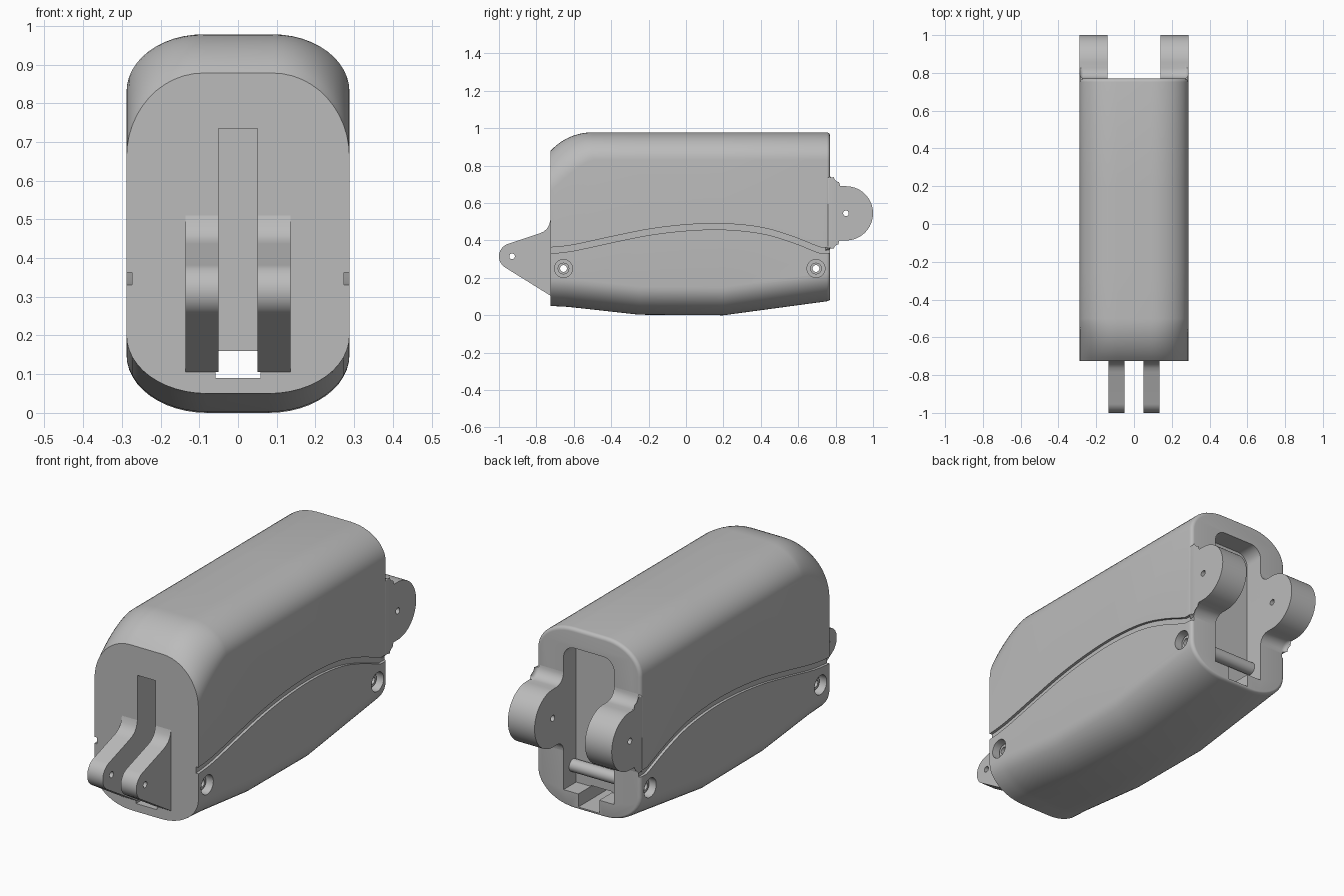
import bpy, bmesh, math

if "Cube" in bpy.data.objects:
    bpy.data.objects.remove(bpy.data.objects["Cube"])

grey = bpy.data.materials.new("plain_grey")
grey.use_nodes = True
grey.diffuse_color = (0.5, 0.5, 0.5, 1)
grey.node_tree.nodes["Principled BSDF"].inputs["Base Color"].default_value = (0.5, 0.5, 0.5, 1)


def finish(name, bm):
    bmesh.ops.recalc_face_normals(bm, faces=bm.faces)
    mesh = bpy.data.meshes.new(name)
    bm.to_mesh(mesh)
    bm.free()
    mesh.materials.append(grey)
    ob = bpy.data.objects.new(name, mesh)
    bpy.context.collection.objects.link(ob)
    return ob


def arc(cy, cz, r, a0, a1, n=24):
    angles = [math.radians(a0 + (a1 - a0) * i / n) for i in range(n + 1)]
    return [(cy + r * math.cos(a), cz + r * math.sin(a)) for a in angles]


def prism(name, pts, x0, x1, round_x=None):
    """Extrude a side (y, z) profile along x; optionally round the rim at round_x."""
    bm = bmesh.new()
    a = [bm.verts.new((x0, y, z)) for y, z in pts]
    b = [bm.verts.new((x1, y, z)) for y, z in pts]
    bm.faces.new(a)
    bm.faces.new(b)
    for i in range(len(pts)):
        j = (i + 1) % len(pts)
        bm.faces.new((a[i], a[j], b[j], b[i]))
    if round_x is not None:
        rim = [e for e in bm.edges if all(abs(v.co.x - round_x) < 1e-4 for v in e.verts)]
        bmesh.ops.bevel(bm, geom=rim, offset=0.02, segments=4, profile=0.5, affect='EDGES')
    return finish(name, bm)


def disc(name, y, z, r, x0, x1):
    return prism(name, arc(y, z, r, 0, 352.5, 47), x0, x1)


def block(name, x, y0, y1, z0, z1):
    return prism(name, [(y0, z0), (y1, z0), (y1, z1), (y0, z1)], -x, x)


def cut(ob, cutter):
    cutter.hide_render = True
    m = ob.modifiers.new("cut", 'BOOLEAN')
    m.operation, m.solver, m.object = 'DIFFERENCE', 'EXACT', cutter
    bpy.context.view_layer.objects.active = ob
    bpy.ops.object.modifier_apply(modifier=m.name)
    bpy.data.objects.remove(cutter)


def smooth(ob):
    bpy.ops.object.select_all(action='DESELECT')
    ob.select_set(True)
    bpy.context.view_layer.objects.active = ob
    bpy.ops.object.shade_smooth_by_angle(angle=math.radians(25))


# Body: lofted cross-sections with a rounded nose and faceted keel
FRONT, BACK, HALF = -0.725, 0.77, 0.288
KEEL = [(FRONT, 0.05), (-0.63, 0.045), (-0.25, 0.003), (0.2, 0), (BACK, 0.077)]


def keel(y):
    for (y0, z0), (y1, z1) in zip(KEEL, KEEL[1:]):
        if y <= y1:
            return z0 + (z1 - z0) * (y - y0) / (y1 - y0)
    return KEEL[-1][1]


def section(y, inset):
    t = max(0, -0.5 - y)
    top = 0.978 - (0.303 - math.sqrt(0.303 ** 2 - t * t)) - inset
    shoulder = 0.83 - 0.17 * (t / 0.225) ** 1.3
    base = keel(y) + inset * 0.5
    hip = keel(y) + 0.15
    w = HALF - inset
    half = []
    for i in range(13):
        a = math.pi / 2 * i / 12
        half.append((0.09 + (w - 0.09) * math.sin(a), shoulder + (top - shoulder) * math.cos(a)))
    for i in range(13):
        a = math.pi / 2 * i / 12
        half.append((0.08 + (w - 0.08) * math.cos(a), hip - (hip - base) * math.sin(a)))
    return half + [(-x, z) for x, z in reversed(half)]


stations = [(FRONT + 0.225 * i / 12, 0) for i in range(13)] + [(-0.25, 0), (0.2, 0)]
for i in range(6):
    a = math.pi / 2 * i / 5
    stations.append((BACK - 0.018 + 0.018 * math.sin(a), 0.018 * (1 - math.cos(a))))
bm = bmesh.new()
rings = [[bm.verts.new((x, y, z)) for x, z in section(y, e)] for y, e in stations]
for r, s in zip(rings, rings[1:]):
    for i in range(len(r)):
        j = (i + 1) % len(r)
        bm.faces.new((r[i], r[j], s[j], s[i]))
bm.faces.new(rings[0])
bm.faces.new(rings[-1])
body = finish("body", bm)

# Front slot, low through channel and round-topped rear pocket
cut(body, block("slot_cutter", 0.05, -0.8, 0.6, 0.15, 0.735))
cut(body, block("channel_cutter", 0.058, -0.85, 0.85, 0.09, 0.16))
bm = bmesh.new()
outline = [(-0.14, 0.155), (0.14, 0.155)] + arc(0.08, 0.82, 0.06, 0, 90, 8) + arc(-0.08, 0.82, 0.06, 90, 180, 8)
near = [bm.verts.new((x, 0.67, z)) for x, z in outline]
bm.faces.new(near)
grown = bmesh.ops.extrude_face_region(bm, geom=bm.faces[:])
bmesh.ops.translate(bm, vec=(0, 0.2, 0), verts=[v for v in grown["geom"] if isinstance(v, bmesh.types.BMVert)])
cut(body, finish("pocket_cutter", bm))

# Curved seam groove on both sides
SEAM = [(-0.85, 0.36), (-0.725, 0.363), (-0.6, 0.377), (-0.4, 0.42), (-0.2, 0.46), (0, 0.484), (0.2, 0.49),
        (0.4, 0.47), (0.56, 0.425), (0.7, 0.37), (0.74, 0.362), (0.85, 0.36)]
path = []
for k in range(1, len(SEAM) - 2):
    p = SEAM[k - 1:k + 3]
    for i in range(5):
        t = i / 5
        path.append(tuple(0.5 * (2 * b + (c - a) * t + (2 * a - 5 * b + 4 * c - d) * t * t
                                 + (3 * b - a - 3 * c + d) * t ** 3) for a, b, c, d in zip(*p)))
path = [SEAM[0]] + path + SEAM[-2:]
strip = path + [(y, z - 0.032) for y, z in reversed(path)]
for s in (-1, 1):
    cut(body, prism("seam_cutter", strip, s * 0.274, s * 0.32))

# Screw recesses, bores and tubes
tubes = []
for y in (-0.655, 0.695):
    for s in (-1, 1):
        cut(body, disc("recess_cutter", y, 0.25, 0.048, s * 0.245, s * 0.35))
    cut(body, disc("bore_cutter", y, 0.25, 0.019, -0.4, 0.4))
spans = (("rear_screw_tube", 0.695, -0.26, 0.26),
         ("front_left_screw_tube", -0.655, 0.2, 0.26),
         ("front_right_screw_tube", -0.655, -0.26, -0.2))
for name, y, x0, x1 in spans:
    tube = disc(name, y, 0.25, 0.031, x0, x1)
    cut(tube, disc("bore_cutter", y, 0.25, 0.018, -0.4, 0.4))
    tubes.append(tube)

# Rear lugs and front tabs, mirrored across the middle
lug = ([(0.745, 0.75)] + arc(0.825, 0.745, 0.055, 180, 270, 8) + arc(0.855, 0.545, 0.145, 90, -90, 32)
       + arc(0.82, 0.35, 0.05, 90, 180, 8) + [(0.745, 0.345)])
tab = ([(-0.715, 0.105), (-0.715, 0.52), (-0.725, 0.51), (-0.732, 0.482), (-0.745, 0.461), (-0.762, 0.447),
        (-0.785, 0.437)] + arc(-0.93, 0.315, 0.07, 109, 238, 20) + [(-0.725, 0.105)])
parts = []
for s, side in ((-1, "right"), (1, "left")):
    ob = prism("rear_lug_" + side, lug, s * 0.14, s * HALF, round_x=s * HALF)
    cut(ob, disc("pin_cutter", 0.855, 0.545, 0.015, -0.4, 0.4))
    parts.append(ob)
    ob = prism("front_tab_" + side, tab, s * 0.05, s * 0.136)
    cut(ob, disc("pin_cutter", -0.93, 0.315, 0.015, -0.4, 0.4))
    parts.append(ob)

for ob in [body] + tubes + parts:
    smooth(ob)
